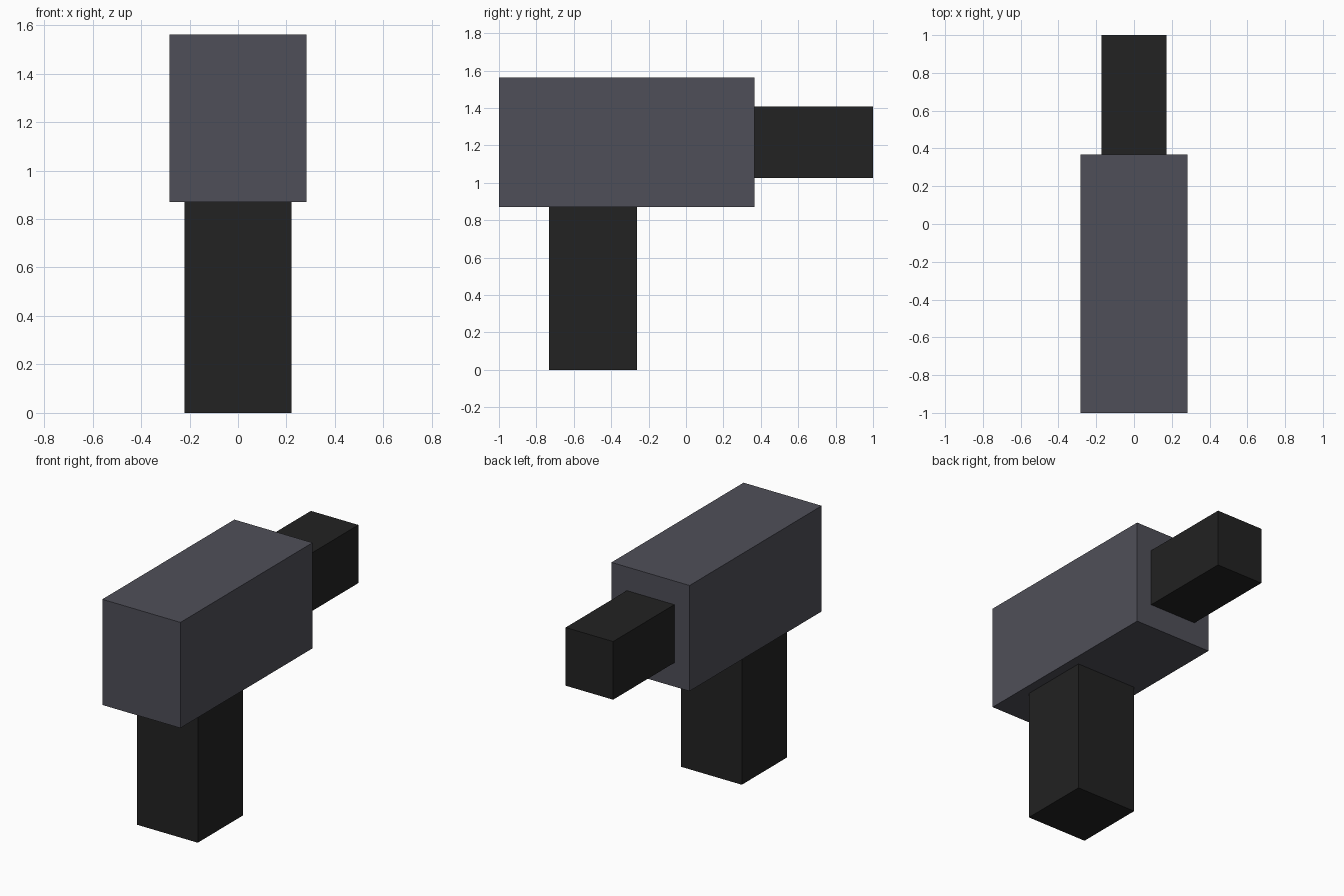
import bpy
import bmesh
from mathutils import Vector

cube = bpy.data.objects.get("Cube")
if cube:
    bpy.data.objects.remove(cube, do_unlink=True)


def make_material(name, rgb):
    mat = bpy.data.materials.new(name)
    mat.use_nodes = True
    color = (*rgb, 1.0)
    mat.diffuse_color = color
    mat.node_tree.nodes["Principled BSDF"].inputs["Base Color"].default_value = color
    return mat


def make_box(name, low, high, mat):
    """Flat-shaded box spanning two opposite corners."""
    low, high = Vector(low), Vector(high)
    mesh = bpy.data.meshes.new(name)
    bm = bmesh.new()
    bmesh.ops.create_cube(bm, size=1.0)
    bmesh.ops.scale(bm, vec=high - low, verts=bm.verts)
    bm.to_mesh(mesh)
    bm.free()
    mesh.materials.append(mat)
    obj = bpy.data.objects.new(name, mesh)
    obj.location = (low + high) / 2
    bpy.context.collection.objects.link(obj)
    return obj


slate = make_material("slate grey", (0.078, 0.078, 0.098))
black = make_material("soft black", (0.016, 0.016, 0.016))

# Main housing
make_box("body", (-0.283, -1.0, 0.87), (0.283, 0.367, 1.562), slate)
# Upright grip below the housing
make_box("handle", (-0.221, -0.732, 0.0), (0.221, -0.262, 0.88), black)
# Narrow block projecting from the back
make_box("barrel", (-0.172, 0.357, 1.026), (0.172, 1.0, 1.407), black)
